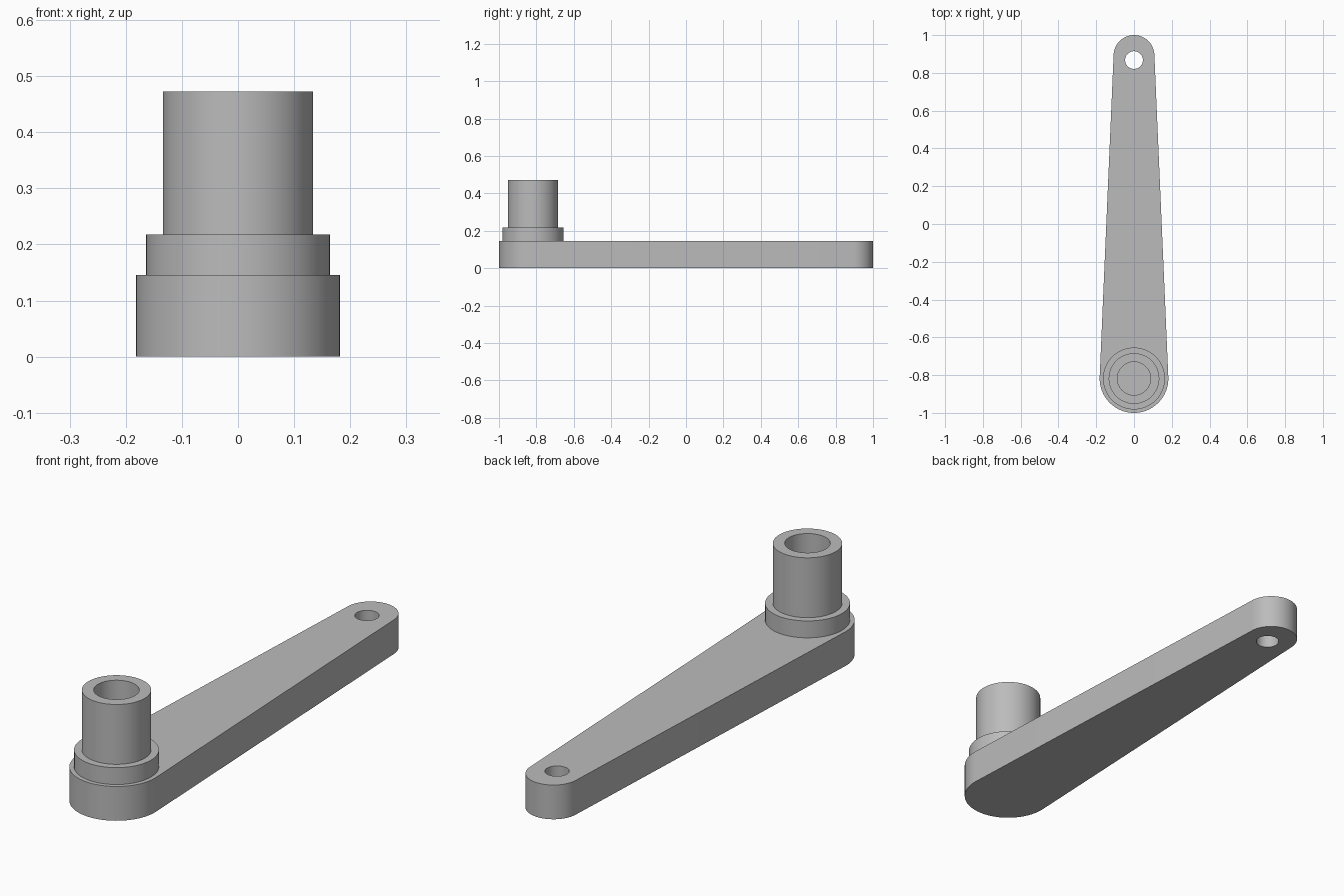
import bpy, bmesh, math

cube = bpy.data.objects.get("Cube")
if cube:
    bpy.data.objects.remove(cube, do_unlink=True)

SEG = 64
ARM_TOP = 0.146
HUB_Y, HUB_R = -0.818, 0.182
TIP_Y, TIP_R = 0.892, 0.108

grey = bpy.data.materials.new("plain grey")
grey.use_nodes = True
colour = (0.5, 0.5, 0.5, 1)
grey.diffuse_color = colour
grey.node_tree.nodes["Principled BSDF"].inputs["Base Color"].default_value = colour


def make_object(name, bm):
    bmesh.ops.recalc_face_normals(bm, faces=bm.faces)
    mesh = bpy.data.meshes.new(name)
    bm.to_mesh(mesh)
    bm.free()
    mesh.materials.append(grey)
    obj = bpy.data.objects.new(name, mesh)
    bpy.context.collection.objects.link(obj)
    return obj


def smooth(obj):
    bpy.ops.object.select_all(action='DESELECT')
    obj.select_set(True)
    bpy.context.view_layer.objects.active = obj
    bpy.ops.object.shade_smooth_by_angle(angle=math.radians(30))


def half_circle(y, r, start):
    steps = SEG // 2
    angles = [start + math.pi * i / steps for i in range(steps + 1)]
    return [(r * math.cos(a), y + r * math.sin(a), 0) for a in angles]


# Tapered arm: two rounded ends joined by straight sides
bm = bmesh.new()
outline = half_circle(TIP_Y, TIP_R, 0) + half_circle(HUB_Y, HUB_R, math.pi)
base = bm.faces.new([bm.verts.new(p) for p in outline])
top = bmesh.ops.extrude_face_region(bm, geom=[base], use_keep_orig=True)
bmesh.ops.translate(bm, vec=(0, 0, ARM_TOP),
                    verts=[v for v in top["geom"] if isinstance(v, bmesh.types.BMVert)])
arm = make_object("crank_arm", bm)

# Through hole near the narrow end
bpy.ops.mesh.primitive_cylinder_add(vertices=SEG, radius=0.047, depth=0.5,
                                    location=(0, 0.868, ARM_TOP / 2))
cutter = bpy.context.object
cutter.name = "pin_hole_cutter"
cutter.hide_render = True
cutter.data.materials.append(grey)
cut = arm.modifiers.new("pin hole", 'BOOLEAN')
cut.object = cutter
cut.operation = 'DIFFERENCE'
cut.solver = 'EXACT'
bpy.context.view_layer.objects.active = arm
bpy.ops.object.modifier_apply(modifier=cut.name)
bpy.data.objects.remove(cutter, do_unlink=True)
smooth(arm)

# Stepped hollow hub: collar, sleeve and bore turned from one profile
profile = [(0.164, ARM_TOP), (0.164, 0.218), (0.134, 0.218),
           (0.134, 0.473), (0.088, 0.473), (0.088, ARM_TOP)]
bm = bmesh.new()
points = [bm.verts.new((r, 0, z)) for r, z in profile]
edges = [bm.edges.new(pair) for pair in zip(points, points[1:])]
bmesh.ops.spin(bm, geom=points + edges, cent=(0, 0, 0), axis=(0, 0, 1),
               angle=math.tau, steps=SEG, use_merge=True)
bmesh.ops.remove_doubles(bm, verts=bm.verts, dist=0.0001)
# Outward normals: the open bottom rests on the arm
hub = make_object("stepped_hub", bm)
hub.location.y = HUB_Y
smooth(hub)
